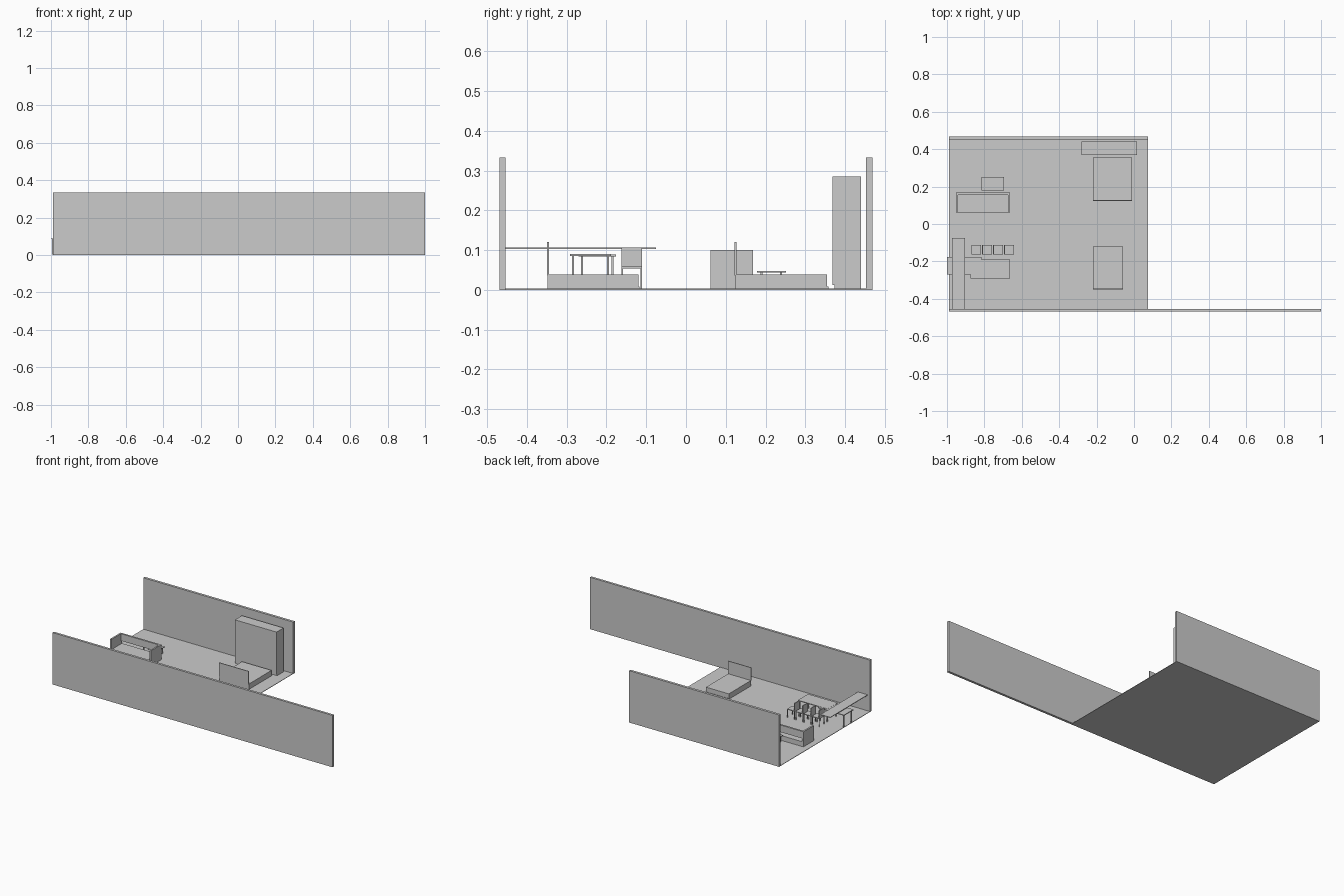
import bpy, bmesh

if "Cube" in bpy.data.objects:
    bpy.data.objects.remove(bpy.data.objects["Cube"])

grey = bpy.data.materials.new("plain grey")
grey.diffuse_color = (0.6, 0.6, 0.6, 1)
grey.use_nodes = True
grey.node_tree.nodes["Principled BSDF"].inputs["Base Color"].default_value = grey.diffuse_color


def boxes(name, *extents):
    """One object made of boxes, each given as (x0, x1, y0, y1, z0, z1)."""
    bm = bmesh.new()
    for x0, x1, y0, y1, z0, z1 in extents:
        new = bmesh.ops.create_cube(bm, size=1)["verts"]
        for v in new:
            v.co = ((x0 + x1) / 2 + v.co.x * (x1 - x0),
                    (y0 + y1) / 2 + v.co.y * (y1 - y0),
                    (z0 + z1) / 2 + v.co.z * (z1 - z0))
    mesh = bpy.data.meshes.new(name)
    bm.to_mesh(mesh)
    bm.free()
    mesh.materials.append(grey)
    obj = bpy.data.objects.new(name, mesh)
    bpy.context.collection.objects.link(obj)
    return obj


FLOOR = 0.003


def legs(x0, x1, y0, y1, top, t=0.005, inset=0.0):
    """Four square corner legs."""
    xs = (x0 + inset, x1 - inset - t)
    ys = (y0 + inset, y1 - inset - t)
    return [(x, x + t, y, y + t, FLOOR, top) for x in xs for y in ys]


def table(name, x0, x1, y0, y1, top, inset, thick=0.005):
    boxes(name, (x0, x1, y0, y1, top - thick, top),
          *legs(x0, x1, y0, y1, top - thick, inset=inset))


def bed(name, x0, x1, y0, y1):
    boxes(name + "_base", (x0, x1, y0, y1 + 0.003, FLOOR, 0.008))
    boxes(name + "_mattress", (x0, x1, y0, y1, 0.008, 0.038))
    boxes(name + "_headboard", (x0, x1, y0 - 0.002, y0 + 0.003, 0.036, 0.12))


# Room shell
boxes("floor", (-0.99, 0.075, -0.469, 0.469, 0, FLOOR))
boxes("front_wall", (-0.99, 1.0, -0.469, -0.454, 0, 0.333))
boxes("back_wall", (-0.99, 0.075, 0.453, 0.469, 0, 0.333))

# Wardrobe with a door panel raised off the floor
boxes("wardrobe_body", (-0.28, 0.016, 0.374, 0.44, FLOOR, 0.285))
boxes("wardrobe_door", (-0.28, 0.016, 0.369, 0.374, 0.012, 0.285))

# Beds
bed("front_bed", -0.22, -0.058, -0.348, -0.12)
bed("back_bed", -0.22, -0.01, 0.124, 0.355)

# Sofa: seat, two arms, and a back with an open gap under it
boxes("sofa_seat", (-0.943, -0.673, 0.062, 0.168, FLOOR, 0.034))
boxes("sofa_arms", *[(x, x + 0.01, 0.062, 0.168, FLOOR, 0.1)
                     for x in (-0.952, -0.673)])
boxes("sofa_back", (-0.943, -0.673, 0.156, 0.168, 0.055, 0.1))

# Tables
table("side_table", -0.815, -0.695, 0.179, 0.251, 0.047, 0.009, 0.004)
table("long_dining_table", -0.874, -0.663, -0.292, -0.189, 0.09, 0.005)
table("end_dining_table", -1.0, -0.815, -0.27, -0.176, 0.089, 0.006)

# Countertop fixed to the front wall
boxes("wall_counter", (-0.973, -0.904, -0.454, -0.075, 0.102, 0.106))

# Row of four chairs
for i in range(4):
    x0 = -0.87 + i * 0.0585
    x1, y0, y1 = x0 + 0.053, -0.162, -0.111
    boxes(f"chair_{i + 1}", (x0, x1, y0, y1, 0.053, 0.058),
          (x0, x0 + 0.005, y0, y1, 0.058, 0.107),
          *legs(x0, x1, y0, y1, 0.053, t=0.004))
